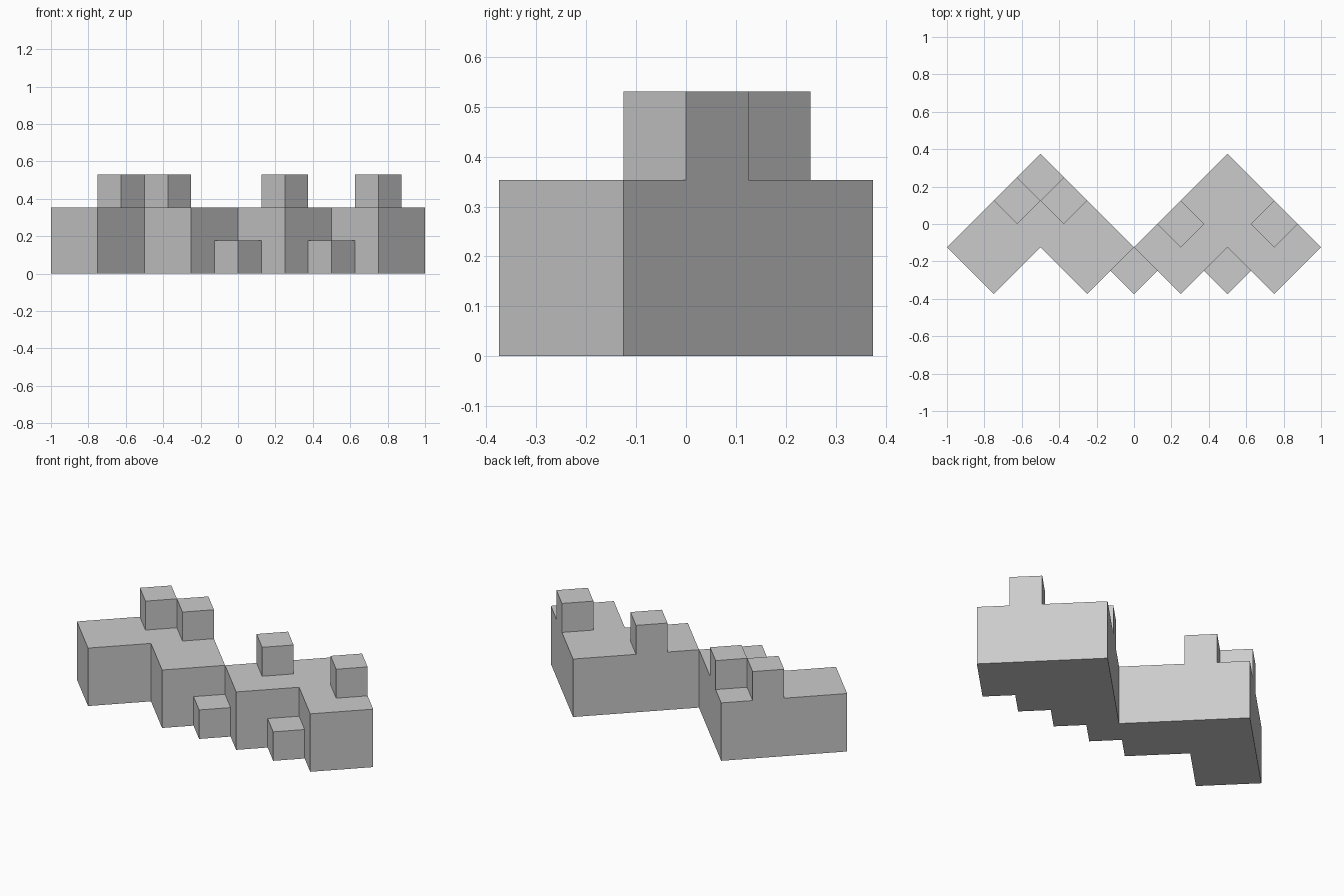
import bpy, bmesh
from math import sqrt

if "Cube" in bpy.data.objects:
    bpy.data.objects.remove(bpy.data.objects["Cube"])

Q = 0.25              # half diagonal of a large block
BIG = Q * sqrt(2)     # large block edge and height
SMALL = BIG / 2       # small block edge and height


def prism(name, outline, z0, height):
    """Extrude a flat outline upwards into a closed solid."""
    bm = bmesh.new()
    base = bm.faces.new([bm.verts.new((x, y, z0)) for x, y in outline])
    top = bmesh.ops.extrude_face_region(bm, geom=[base], use_keep_orig=True)
    verts = [g for g in top["geom"] if isinstance(g, bmesh.types.BMVert)]
    bmesh.ops.translate(bm, verts=verts, vec=(0, 0, height))
    bmesh.ops.recalc_face_normals(bm, faces=bm.faces)
    mesh = bpy.data.meshes.new(name)
    bm.to_mesh(mesh)
    bm.free()
    obj = bpy.data.objects.new(name, mesh)
    bpy.context.collection.objects.link(obj)
    return obj


def small_block(name, x, y, z0):
    r = Q / 2
    return prism(name, [(x - r, y), (x, y - r), (x + r, y), (x, y + r)], z0, SMALL)


# Two L-shaped corner blocks, standing side by side
for side, cx in (("left", -0.5), ("right", 0.5)):
    prism(side + "_corner_body",
          [(cx - 0.5, -0.125), (cx - 0.25, -0.375), (cx, -0.125),
           (cx + 0.25, -0.375), (cx + 0.5, -0.125), (cx, 0.375)], 0, BIG)

# Small blocks on top of each corner body
for sign, end in ((-1, "a"), (1, "b")):
    small_block("left_roof_block_" + end, -0.5 + sign * 0.125, 0.125, BIG)
    small_block("right_roof_block_" + end, 0.5 + sign * 0.25, 0, BIG)

# Low steps in the front notches
small_block("middle_step", 0, -0.25, 0)
small_block("right_step", 0.5, -0.25, 0)
